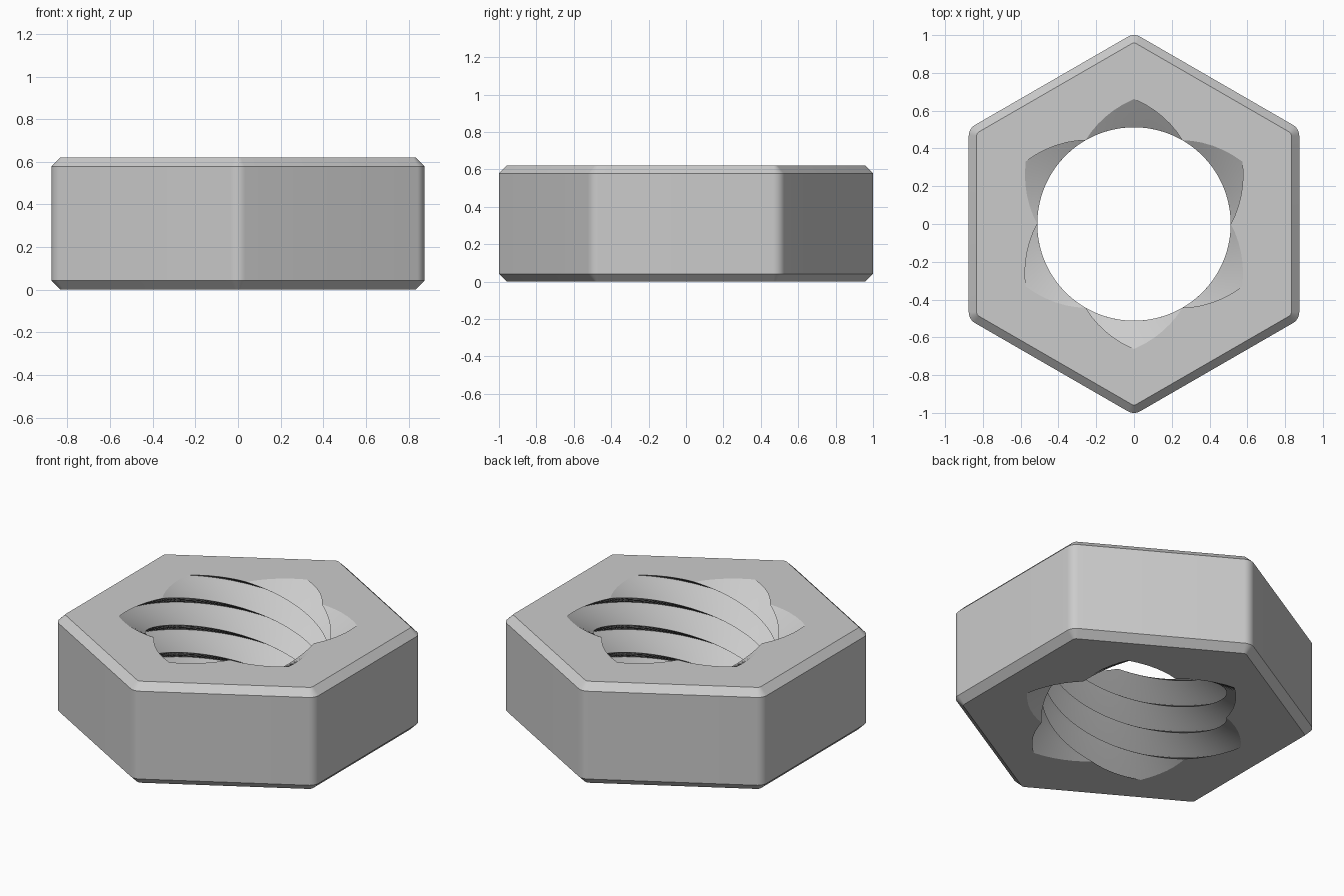
import bpy
import bmesh
from math import pi, sin, cos, tau

cube = bpy.data.objects.get("Cube")
if cube:
    bpy.data.objects.remove(cube)

HEIGHT, APOTHEM, CORNER, CHAMFER = 0.62, 0.875, 0.067, 0.042
CREST, ROOT, STARTS, LEAD = 0.512, 0.662, 6, 1.0
STEPS, LEVELS = 12, 64      # points per thread start, rings up the bore

steel = bpy.data.materials.new("steel grey")
steel.use_nodes = True
steel.diffuse_color = (0.6, 0.6, 0.6, 1)
steel.node_tree.nodes["Principled BSDF"].inputs["Base Color"].default_value = (0.6, 0.6, 0.6, 1)

bm = bmesh.new()


def hexagon_ring(z, inset):
    """Hexagon with rounded corners, points towards front and back."""
    centre = (APOTHEM - CORNER) / cos(pi / 6)
    radius = CORNER - inset
    ring = []
    for side in range(6):
        corner = pi / 6 + side * pi / 3
        for i in range(9):
            a = corner + (i / 8 - 0.5) * pi / 3
            ring.append(bm.verts.new((centre * cos(corner) + radius * cos(a),
                                      centre * sin(corner) + radius * sin(a), z)))
    return ring


def thread_ring(z):
    """Six V-shaped grooves, turned with height to make the helix."""
    turn = tau * (z - HEIGHT) / LEAD
    ring = []
    for i in range(STARTS * STEPS):
        depth = 1 - abs(2 * (i % STEPS) / STEPS - 1)
        r = CREST + (ROOT - CREST) * depth
        a = tau * i / (STARTS * STEPS) + turn
        ring.append(bm.verts.new((r * cos(a), r * sin(a), z)))
    return ring


def skin(rings):
    for low, high in zip(rings, rings[1:]):
        for i in range(len(low)):
            j = (i + 1) % len(low)
            bm.faces.new((low[i], low[j], high[j], high[i]))


def loop_edges(ring):
    return [bm.edges.get((v, ring[i - 1])) for i, v in enumerate(ring)]


# Outer wall with chamfered rims
outer = [hexagon_ring(0, CHAMFER), hexagon_ring(CHAMFER, 0),
         hexagon_ring(HEIGHT - CHAMFER, 0), hexagon_ring(HEIGHT, CHAMFER)]
skin(outer)

# Threaded bore
bore = [thread_ring(HEIGHT * k / LEVELS) for k in range(LEVELS + 1)]
skin(bore)

# Flat top and bottom between the rim and the bore
for end in (0, -1):
    bmesh.ops.triangle_fill(bm, use_beauty=True,
                            edges=loop_edges(outer[end]) + loop_edges(bore[end]))
bmesh.ops.recalc_face_normals(bm, faces=bm.faces)

mesh = bpy.data.meshes.new("hex_nut")
bm.to_mesh(mesh)
bm.free()
mesh.materials.append(steel)
nut = bpy.data.objects.new("hex_nut", mesh)
bpy.context.collection.objects.link(nut)

bpy.ops.object.select_all(action="DESELECT")
nut.select_set(True)
bpy.context.view_layer.objects.active = nut
bpy.ops.object.shade_smooth_by_angle(angle=pi / 6)
